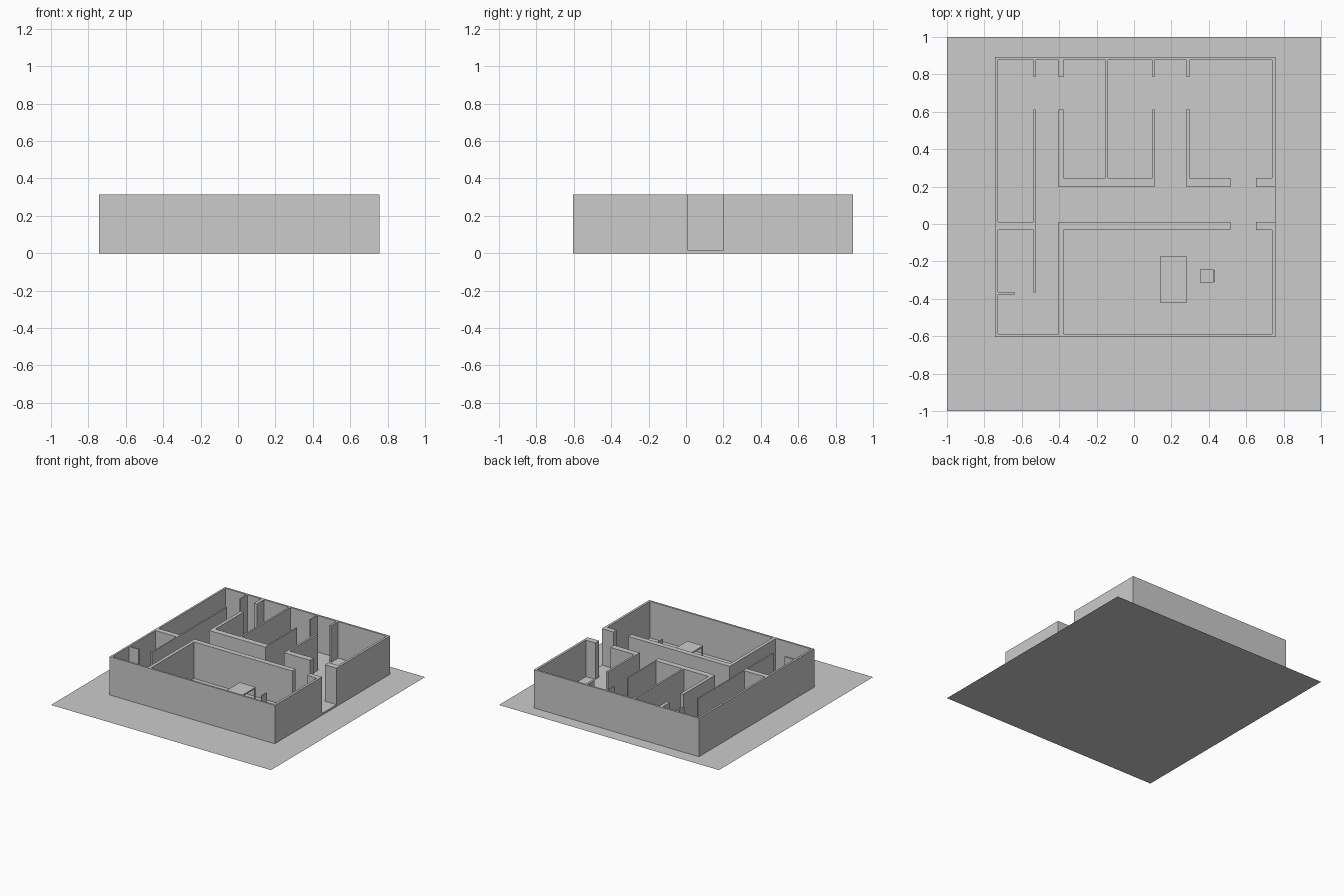
import bpy, bmesh

if "Cube" in bpy.data.objects:
    bpy.data.objects.remove(bpy.data.objects["Cube"])

FLOOR, TOP = 0.015, 0.315
X0, X1, Y0, Y1 = -0.743, 0.757, -0.604, 0.893


def box(name, x0, x1, y0, y1, z0, z1):
    bm = bmesh.new()
    bmesh.ops.create_cube(bm, size=1)
    for v in bm.verts:
        v.co = (x1 if v.co.x > 0 else x0, y1 if v.co.y > 0 else y0, z1 if v.co.z > 0 else z0)
    return finish(name, bm)


def finish(name, bm):
    me = bpy.data.meshes.new(name)
    bm.to_mesh(me)
    bm.free()
    ob = bpy.data.objects.new(name, me)
    bpy.context.collection.objects.link(ob)
    return ob


# Plot of land: a flat sheet
bpy.ops.mesh.primitive_plane_add(size=2)
bpy.context.object.name = "plot"

# Floor slab
box("floor_slab", X0, X1, Y0, Y1, 0.0, FLOOR)

# Wall plan as rectangles (x0, x1, y0, y1)
IX0, IX1, IY0, IY1 = -0.727, 0.738, -0.588, 0.877
HY0, HY1 = 0.011, 0.198      # hallway sides
LY, UY = -0.032, 0.246       # far faces of the thick hallway walls
walls = [
    (X0, X1, Y0, IY0), (X0, X1, IY1, Y1),              # front and back
    (X0, IX0, IY0, IY1),                               # left
    (IX1, X1, IY0, HY1 - (HY1 - HY0)), (IX1, X1, HY1, IY1),  # right, with entrance
    (0.652, X1, LY, HY0), (0.652, X1, HY1, UY),        # entrance returns
    (-0.404, 0.516, LY, HY0), (IX0, -0.527, LY, HY0),
    (-0.404, 0.110, HY1, UY), (0.281, 0.516, HY1, UY),
    (-0.538, -0.527, -0.366, 0.612),                   # long left partition
    (-0.404, -0.377, IY0, HY0),                        # living room side
    (-0.152, -0.138, UY, IY1),                         # full partition
    (IX0, -0.639, -0.377, -0.364),                     # short stub
]
# Back partitions: long part plus stub beyond the doorway
for a, b in ((-0.404, -0.377), (0.099, 0.110), (0.281, 0.297)):
    walls.append((a, b, HY1, 0.612))
for a, b in ((-0.538, -0.527), (-0.404, -0.377), (0.099, 0.110), (0.281, 0.297)):
    walls.append((a, b, 0.786, IY1))

# Merge the rectangles on a shared grid, then thicken upward into walls
xs = sorted({v for w in walls for v in w[:2]})
ys = sorted({v for w in walls for v in w[2:]})
bm = bmesh.new()
for xa, xb in zip(xs, xs[1:]):
    for ya, yb in zip(ys, ys[1:]):
        cx, cy = (xa + xb) / 2, (ya + yb) / 2
        if any(w[0] < cx < w[1] and w[2] < cy < w[3] for w in walls):
            bm.faces.new([bm.verts.new((x, y, FLOOR))
                          for x, y in ((xa, ya), (xb, ya), (xb, yb), (xa, yb))])
bmesh.ops.remove_doubles(bm, verts=bm.verts, dist=1e-5)
house = finish("walls", bm)
mod = house.modifiers.new("height", 'SOLIDIFY')
mod.thickness, mod.offset = TOP - FLOOR, 1


def legs(name, x0, x1, y0, y1, z1, t):
    for i, x in enumerate((x0, x1 - t)):
        for j, y in enumerate((y0, y1 - t)):
            box(f"{name}_{i}{j}", x, x + t, y, y + t, FLOOR, z1)


# Table
box("table_top", 0.139, 0.283, -0.420, -0.174, 0.163, 0.175)
legs("table_leg", 0.139, 0.283, -0.420, -0.174, 0.163, 0.010)

# Chair with its back away from the table
box("chair_seat", 0.355, 0.425, -0.315, -0.241, 0.098, 0.106)
box("chair_back", 0.425, 0.433, -0.311, -0.245, 0.098, 0.195)
legs("chair_leg", 0.357, 0.425, -0.313, -0.243, 0.098, 0.007)
